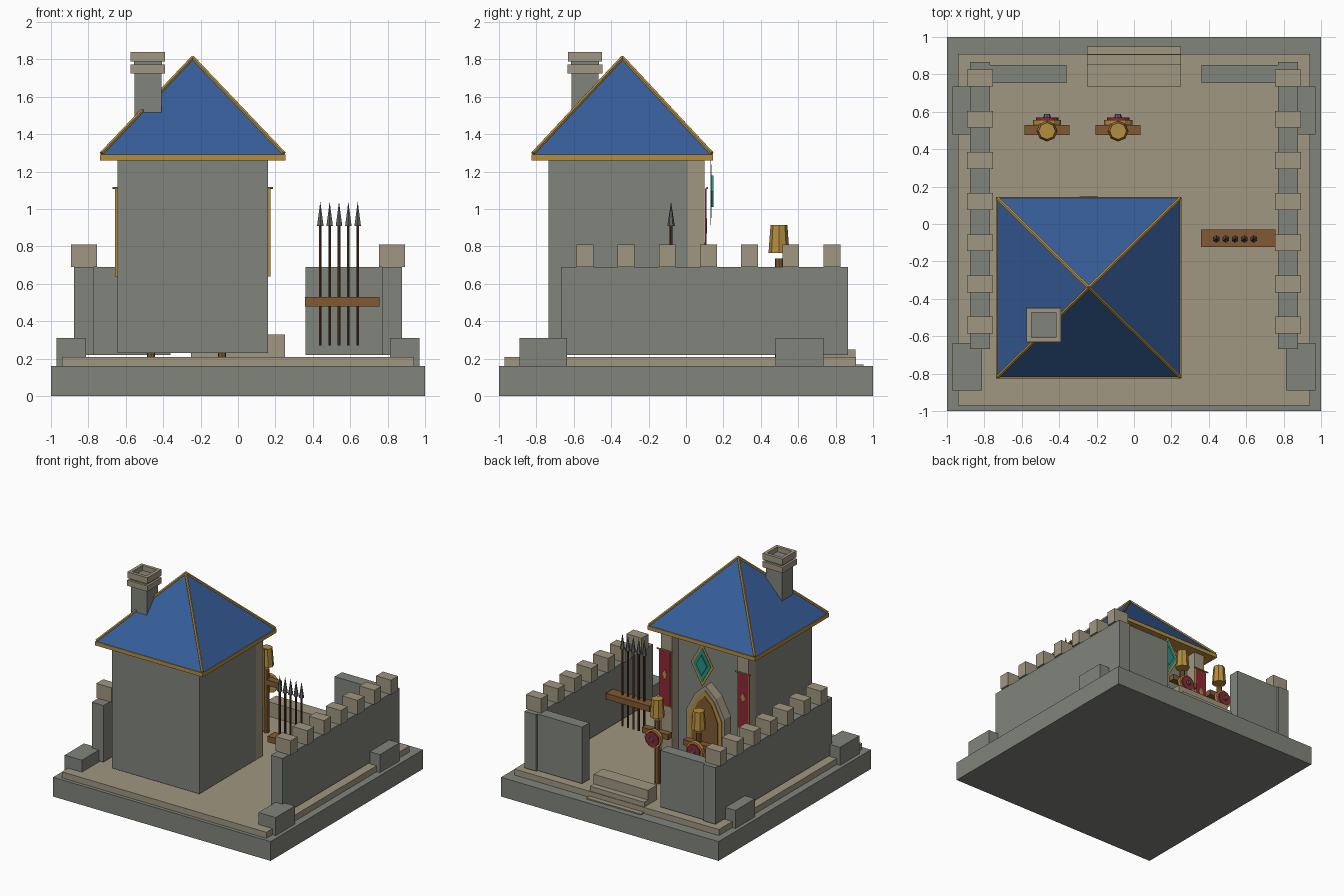
import bpy, bmesh, math
from mathutils import Vector

cube = bpy.data.objects.get("Cube")
if cube:
    bpy.data.objects.remove(cube, do_unlink=True)


def material(name, colour):
    m = bpy.data.materials.new(name)
    m.use_nodes = True
    m.diffuse_color = (*colour, 1)
    m.node_tree.nodes["Principled BSDF"].inputs["Base Color"].default_value = (*colour, 1)
    return m


stone = material("grey stone", (.22, .23, .2))
sand = material("sandstone", (.35, .31, .22))
blue = material("blue tiles", (.037, .11, .32))
gold = material("gold trim", (.46, .27, .05))
wood = material("brown wood", (.22, .1, .033))
dark_wood = material("dark wood", (.08, .035, .015))
red = material("red cloth", (.27, .021, .038))
teal = material("teal", (.02, .27, .22))
iron = material("iron", (.12, .125, .125))


def finish(name, bm, mats):
    bmesh.ops.recalc_face_normals(bm, faces=bm.faces)
    mesh = bpy.data.meshes.new(name)
    bm.to_mesh(mesh)
    bm.free()
    for m in mats:
        mesh.materials.append(m)
    ob = bpy.data.objects.new(name, mesh)
    bpy.context.collection.objects.link(ob)
    return ob


def box_bm(xs, ys, zs):
    bm = bmesh.new()
    bmesh.ops.create_cube(bm, size=1)
    for v in bm.verts:
        v.co = [r[0] if c < 0 else r[1] for c, r in zip(v.co, (xs, ys, zs))]
    return bm


def box(name, xs, ys, zs, mat):
    return finish(name, box_bm(xs, ys, zs), [mat])


def rod(name, a, b, r1, r2, mat, sides=8):
    """Tapered cylinder from a to b."""
    a, b = Vector(a), Vector(b)
    bm = bmesh.new()
    bmesh.ops.create_cone(bm, cap_ends=True, segments=sides, radius1=r1, radius2=r2,
                          depth=(b - a).length)
    ob = finish(name, bm, [mat])
    ob.location = (a + b) / 2
    ob.rotation_euler = (b - a).to_track_quat('Z', 'Y').to_euler()
    return ob


def plate(name, points, y0, y1, mat):
    """Outline in x and z, extruded from y0 to y1."""
    bm = bmesh.new()
    face = bm.faces.new([bm.verts.new((x, y0, z)) for x, z in points])
    out = bmesh.ops.extrude_face_region(bm, geom=[face])["geom"]
    for v in out:
        if isinstance(v, bmesh.types.BMVert):
            v.co.y = y1
    return finish(name, bm, [mat])


def diamond(name, x, z, w, h, y0, y1, mat):
    plate(name, [(x - w, z), (x, z - h), (x + w, z), (x, z + h)], y0, y1, mat)


# Ground
box("base", (-1, 1), (-1, 1), (0, .16), stone)
box("courtyard", (-.94, .94), (-.97, .91), (.16, .21), sand)

# Entrance steps
box("upper_step", (-.25, .25), (.735, .855), (.2, .33), sand)
box("middle_step", (-.25, .25), (.74, .905), (.2, .25), sand)
box("lower_step", (-.25, .25), (.75, .95), (.1, .17), sand)

# Walls with battlements and footing blocks
for side, s in (("left", 1), ("right", -1)):
    def span(a, b):
        return tuple(sorted((s * a, s * b)))
    box(side + "_wall", span(.77, .877), (-.667, .867), (.22, .69), stone)
    box(side + "_gate_wall", span(.36, .775), (.755, .85), (.22, .69), stone)
    for i in range(7):
        y = -.54 + .22 * i
        box(f"{side}_merlon_{i}", span(.755, .893), (y - .045, y + .045), (.69, .81), sand)
    box(side + "_front_footing", span(.812, .97), (-.89, -.637), (.16, .31), stone)
    box(side + "_back_footing", span(.812, .97), (.478, .735), (.16, .31), stone)

# House body
CX, CY = -.242, -.34
box("house", (-.645, .16), (-.735, .01), (.23, 1.27), stone)

# Corner pilasters with banners
for side, s in (("left", 1), ("right", -1)):
    px, bx = CX + s * .352, CX + s * .36
    box(side + "_pilaster", (px - .05, px + .05), (.005, .1), (.23, 1.27), sand)
    box(side + "_banner_trim", (bx - .055, bx + .055), (.102, .105), (.64, 1.11), gold)
    box(side + "_banner", (bx - .048, bx + .048), (.105, .109), (.65, 1.11), red)
    diamond(side + "_banner_mark", bx, .91, .022, .04, .109, .112, gold)
    rod(side + "_banner_rod", (bx - .07, .113, 1.113), (bx + .07, .113, 1.113),
        .006, .006, gold)


# Pointed doorway in nested layers
def arch(w, shoulder, top):
    return [(CX - w, .23), (CX + w, .23), (CX + w, shoulder), (CX + w * .55, (shoulder + top) / 2 + .03),
            (CX, top), (CX - w * .55, (shoulder + top) / 2 + .03), (CX - w, shoulder)]


plate("door_surround", arch(.175, .67, .905), .005, .09, sand)
plate("door_trim", arch(.15, .65, .865), .085, .097, gold)
plate("door", arch(.118, .63, .82), .09, .102, wood)

# Diamond crest above the door
diamond("crest_trim", CX, 1.095, .105, .18, .13, .133, gold)
diamond("crest_field", CX, 1.095, .082, .143, .133, .137, teal)
diamond("crest_gem", CX, 1.095, .05, .085, .137, .146, teal)

# Roof: eave, pyramid and hip trims
HX, HY = .495, .485
box("eave", (CX - HX, CX + HX), (CY - HY, CY + HY), (1.26, 1.292), gold)
apex = Vector((CX, CY, 1.81))
corners = [Vector((CX + a * HX, CY + b * HY, 1.29))
           for a, b in ((-1, -1), (1, -1), (1, 1), (-1, 1))]
bm = bmesh.new()
ring = [bm.verts.new(c.lerp(Vector((CX, CY, 1.29)), .01)) for c in corners]
tip = bm.verts.new(apex)
bm.faces.new(ring)
for i in range(4):
    bm.faces.new((ring[i], ring[(i + 1) % 4], tip))
finish("roof", bm, [blue])
for i, c in enumerate(corners):
    rod(f"hip_trim_{i}", c.lerp(apex, .015), apex, .011, .011, gold, 6)

# Chimney
KX, KY = -.482, -.54


def chimney_part(name, h, z0, z1, mat):
    return box(name, (KX - h, KX + h), (KY - h, KY + h), (z0, z1), mat)


chimney_part("chimney_stack", .072, 1.3, 1.73, stone)
chimney_part("chimney_collar", .093, 1.725, 1.772, sand)
chimney_part("chimney_neck", .075, 1.77, 1.79, stone)
bm = box_bm((KX - .092, KX + .092), (KY - .092, KY + .092), (1.788, 1.84))
top = max(bm.faces, key=lambda f: f.calc_center_median().z)
bmesh.ops.inset_region(bm, faces=[top], thickness=.037)
pit = bmesh.ops.extrude_face_region(bm, geom=[top])["geom"]
bmesh.ops.delete(bm, geom=[top], context='FACES')
for g in pit:
    if isinstance(g, bmesh.types.BMVert):
        g.co.z -= .04
    elif isinstance(g, bmesh.types.BMFace):
        g.material_index = 1
finish("chimney_cap", bm, [sand, stone])

# Spear rack
box("rack_plank", (.358, .757), (-.122, -.03), (.48, .53), wood)
for i in range(5):
    x = .44 + .05 * i
    rod(f"spear_shaft_{i}", (x, -.08, .27), (x, -.08, .93), .008, .008, dark_wood, 6)
    rod(f"spear_tip_{i}", (x, -.08, .91), (x, -.08, 1.04), .02, 0, iron, 6)

# Training dummies
for i, x in enumerate((-.465, -.085)):
    n = f"dummy_{i}_"
    rod(n + "post", (x, .497, .21), (x, .497, .735), .022, .022, wood)
    box(n + "arms", (x - .12, x + .12), (.475, .53), (.61, .655), wood)
    rod(n + "helmet", (x, .497, .765), (x, .497, .915), .056, .045, gold)
    rod(n + "shield_rim", (x, .53, .6), (x, .557, .6), .076, .076, gold, 12)
    rod(n + "shield_face", (x, .55, .6), (x, .57, .6), .06, .06, red, 12)
    rod(n + "shield_boss", (x, .565, .6), (x, .587, .6), .022, .016, iron, 8)
